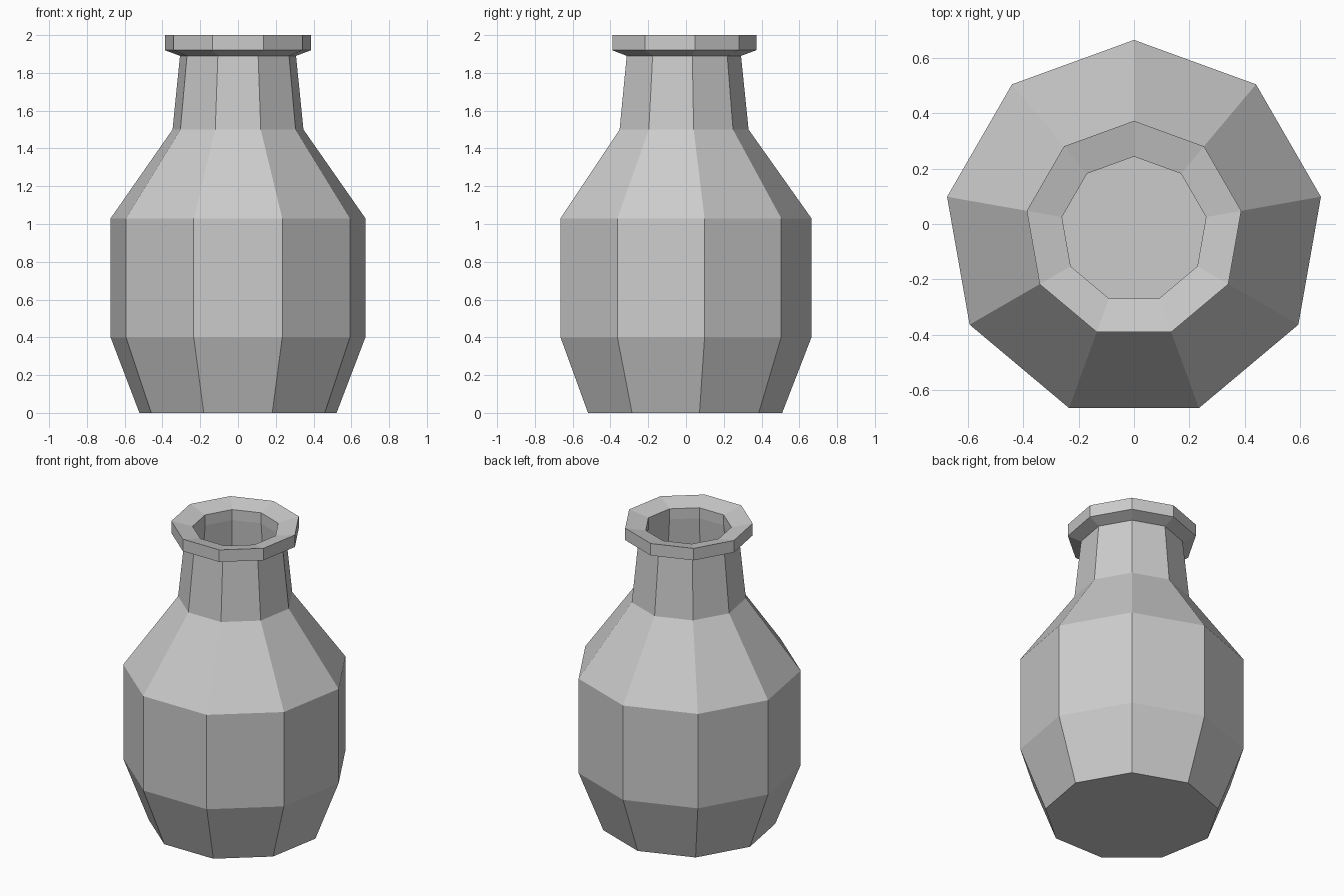
import bpy, bmesh, math

if "Cube" in bpy.data.objects:
    bpy.data.objects.remove(bpy.data.objects["Cube"])

SIDES = 9
# (radius, height) from base centre outward, over the lip, down the inside
PROFILE = [
    (0.53, 0.0), (0.685, 0.40), (0.685, 1.03), (0.352, 1.50),   # outer body
    (0.312, 1.89), (0.393, 1.92), (0.393, 2.0), (0.264, 1.97),  # neck and lip
    (0.264, 1.90), (0.305, 1.48), (0.635, 1.01), (0.635, 0.41), (0.485, 0.05),  # cavity
]
Y_OFFSET = -0.0207  # centres the odd-sided outline front to back


def ring(bm, r, z):
    verts = []
    for i in range(SIDES):
        a = math.pi / 2 + 2 * math.pi * i / SIDES
        # offset scales with nothing: every ring shares one axis
        verts.append(bm.verts.new((r * math.cos(a), r * math.sin(a) + Y_OFFSET, z)))
    return verts


# Vase: stacked nine-sided rings joined by quads
bm = bmesh.new()
rings = [ring(bm, r, z) for r, z in PROFILE]
for lo, hi in zip(rings, rings[1:]):
    for i in range(SIDES):
        j = (i + 1) % SIDES
        bm.faces.new((lo[i], lo[j], hi[j], hi[i]))

# Base and inner floor
bm.faces.new(rings[0][::-1])
bm.faces.new(rings[-1])
bmesh.ops.recalc_face_normals(bm, faces=bm.faces)

mesh = bpy.data.meshes.new("vase")
bm.to_mesh(mesh)
bm.free()
bpy.context.collection.objects.link(bpy.data.objects.new("vase", mesh))
